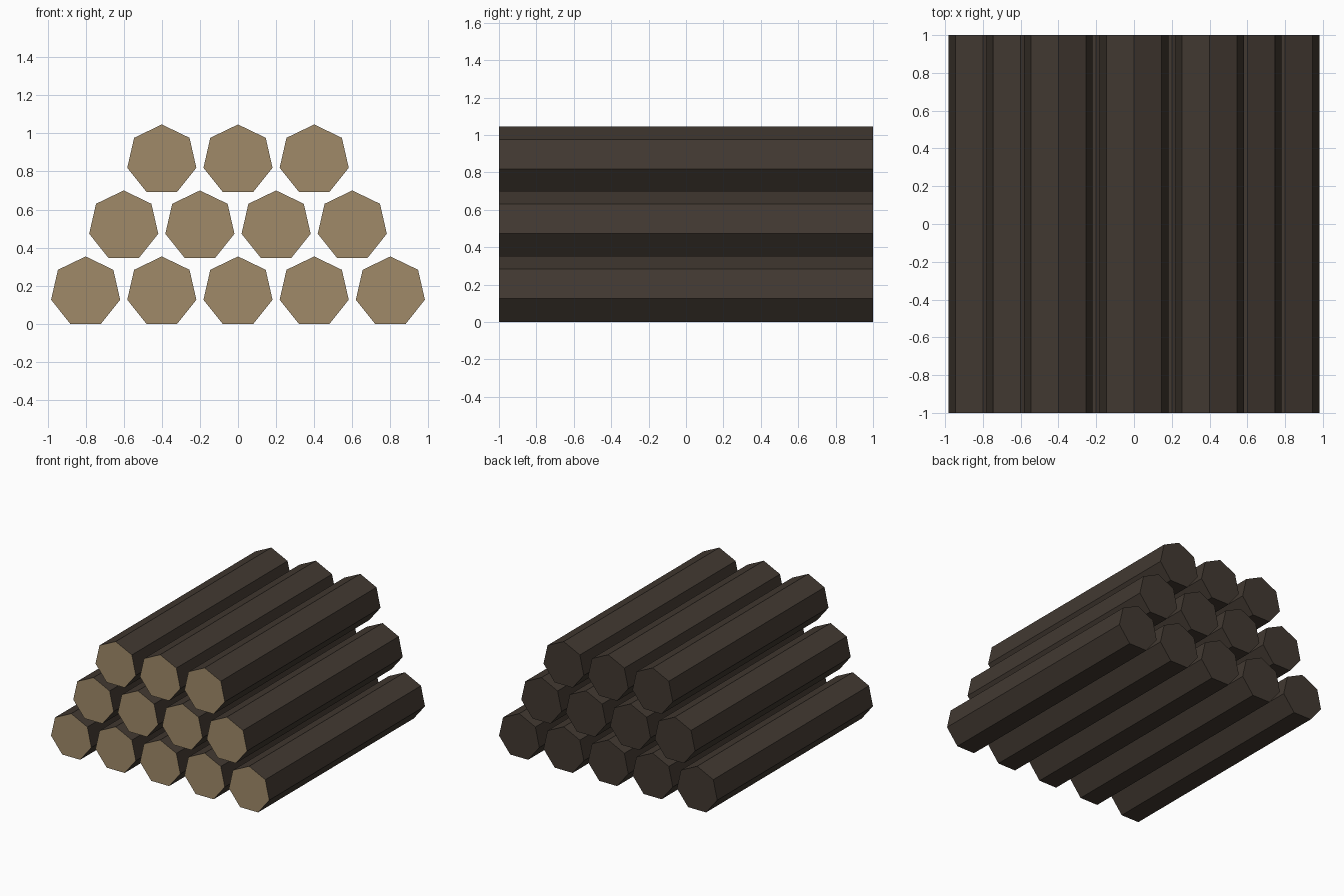
import bpy, bmesh, math

if "Cube" in bpy.data.objects:
    bpy.data.objects.remove(bpy.data.objects["Cube"])

R, LENGTH, SIDES = 0.186, 2.0, 7
PITCH_X, PITCH_Z = 0.4, 0.3465


def material(name, rgb):
    m = bpy.data.materials.new(name)
    m.diffuse_color = (*rgb, 1)
    m.use_nodes = True
    m.node_tree.nodes["Principled BSDF"].inputs["Base Color"].default_value = m.diffuse_color
    return m


bark = material("dark bark", (0.054, 0.041, 0.031))
cut_wood = material("cut wood", (0.352, 0.254, 0.141))


# One seven-sided log along y, a corner pointing up
def log_mesh():
    bm = bmesh.new()
    rings = []
    for y in (-LENGTH / 2, LENGTH / 2):
        rings.append([bm.verts.new((R * math.sin(a), y, R * math.cos(a)))
                      for a in (2 * math.pi * i / SIDES for i in range(SIDES))])
    front, back = rings
    bm.faces.new(front)
    bm.faces.new(back)
    for i in range(SIDES):
        j = (i + 1) % SIDES
        bm.faces.new((front[i], front[j], back[j], back[i]))
    bmesh.ops.recalc_face_normals(bm, faces=bm.faces)
    # Only the front end shows the pale cut wood
    for f in bm.faces:
        f.material_index = 1 if f.normal.y < -0.9 else 0
    me = bpy.data.meshes.new("log")
    bm.to_mesh(me)
    bm.free()
    me.materials.append(bark)
    me.materials.append(cut_wood)
    return me


# Stack of rows: five, four, three
mesh = log_mesh()
base_z = R * math.cos(math.pi / SIDES)
for row, count in enumerate((5, 4, 3)):
    for k in range(count):
        log = bpy.data.objects.new(f"log_row{row + 1}_{k + 1}", mesh)
        log.location = ((k - (count - 1) / 2) * PITCH_X, 0, base_z + row * PITCH_Z)
        bpy.context.collection.objects.link(log)
